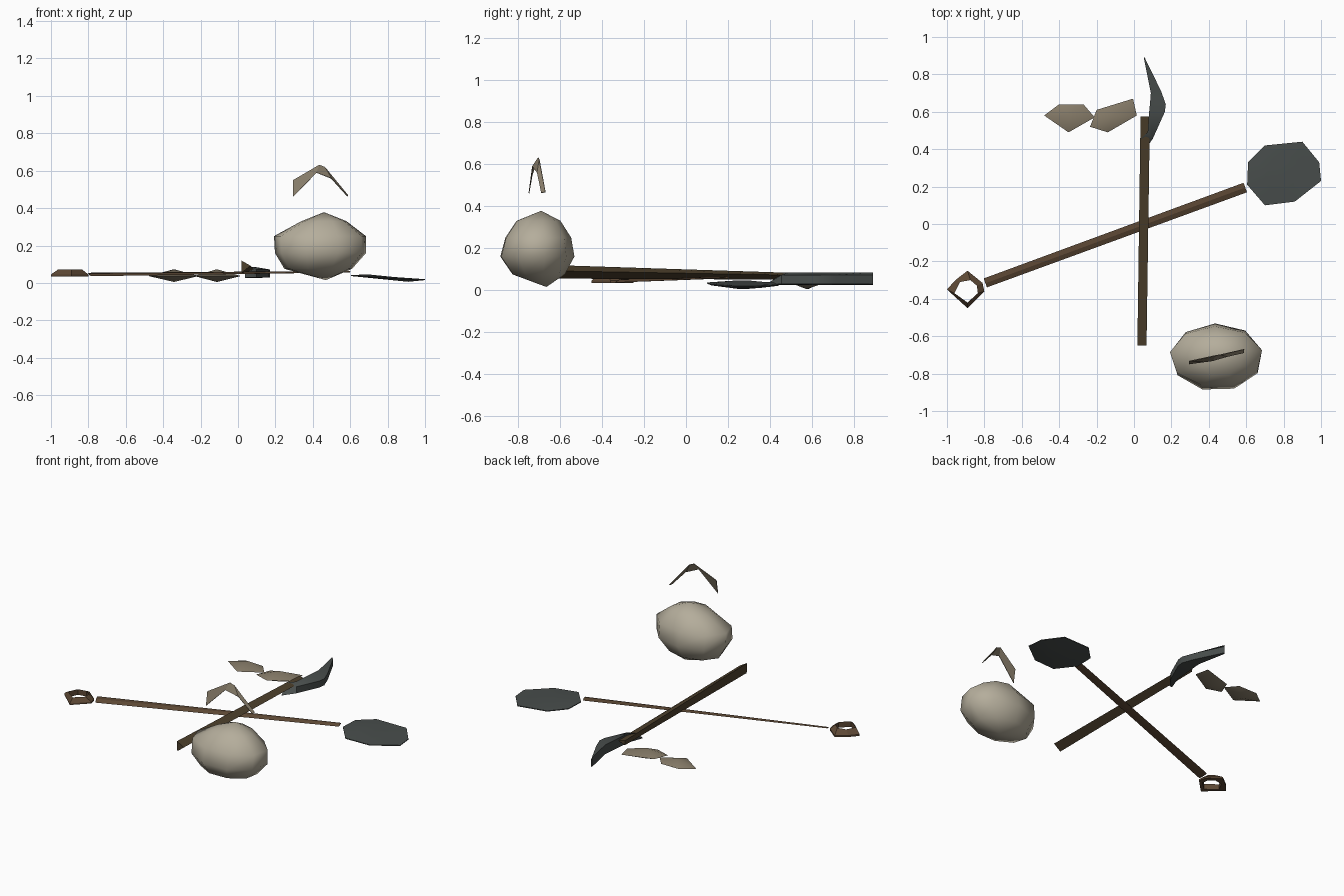
import bpy, bmesh, math
from mathutils import Vector

cube = bpy.data.objects.get("Cube")
if cube:
    bpy.data.objects.remove(cube, do_unlink=True)


def material(name, rgb):
    m = bpy.data.materials.new(name)
    m.use_nodes = True
    m.diffuse_color = (*rgb, 1)
    m.node_tree.nodes["Principled BSDF"].inputs["Base Color"].default_value = (*rgb, 1)
    return m


CLOTH = material("pale sackcloth", (.46, .42, .33))
HUSK = material("dull tan", (.24, .20, .14))
WOOD = material("red brown wood", (.11, .065, .035))
DARK_WOOD = material("dark olive wood", (.075, .052, .026))
METAL = material("dark grey iron", (.065, .075, .072))


def finish(name, bm, mat, smooth):
    """Turn a bmesh into an object with outward normals."""
    bmesh.ops.recalc_face_normals(bm, faces=bm.faces)
    mesh = bpy.data.meshes.new(name)
    bm.to_mesh(mesh)
    bm.free()
    mesh.materials.append(mat)
    ob = bpy.data.objects.new(name, mesh)
    bpy.context.collection.objects.link(ob)
    if smooth:
        bpy.ops.object.select_all(action='DESELECT')
        ob.select_set(True)
        bpy.context.view_layer.objects.active = ob
        bpy.ops.object.shade_smooth_by_angle(angle=math.radians(smooth))
    return ob


def loft(name, rings, mat, smooth=0, caps=True, wrap=False):
    """Bridge closed cross-sections; a one-point ring makes a tip."""
    bm = bmesh.new()
    rows = [[bm.verts.new(p) for p in ring] for ring in rings]
    pairs = list(zip(rows, rows[1:]))
    if wrap:
        pairs.append((rows[-1], rows[0]))
    for a, b in pairs:
        n = max(len(a), len(b))
        for i in range(n):
            j = (i + 1) % n
            quad = [a[i % len(a)], a[j % len(a)], b[j % len(b)], b[i % len(b)]]
            bm.faces.new(list(dict.fromkeys(quad)))
    if caps and not wrap:
        for row in (rows[0], rows[-1]):
            if len(row) > 2:
                bm.faces.new(row)
    return finish(name, bm, mat, smooth)


def flat(points, z):
    return [(x, y, z) for x, y in points]


# Sack: stacked rounded sections between two tips
def oval(z, x0, x1, y0, y1, sides=9):
    ring = []
    for i in range(sides):
        a = math.tau * (i + .3) / sides
        ring.append(((x0 + x1) / 2 + (x1 - x0) / 2 * math.cos(a) * 1.02,
                     (y0 + y1) / 2 + (y1 - y0) / 2 * math.sin(a) * 1.02, z))
    return ring


loft("sack", [[(.47, -.665, .015)],
              oval(.075, .25, .61, -.83, -.58),
              oval(.16, .20, .685, -.89, -.535),
              oval(.25, .195, .685, -.865, -.55),
              oval(.33, .34, .58, -.81, -.60),
              [(.46, -.69, .378)]], CLOTH, 60)

# Bent carrying strap above the sack
outer = [(.295, -.735, .55), (.435, -.705, .632), (.465, -.70, .62), (.59, -.67, .468)]
inner = [(.295, -.75, .462), (.42, -.733, .59), (.50, -.71, .56), (.587, -.69, .464)]
bm = bmesh.new()
top = [bm.verts.new(p) for p in outer]
low = [bm.verts.new(p) for p in inner]
for i in range(len(top) - 1):
    bm.faces.new((top[i], top[i + 1], low[i + 1], low[i]))
strap = finish("sack_strap", bm, HUSK, 0)
strap.modifiers.new("thickness", 'SOLIDIFY').thickness = .004


# Shovel shaft: thin ridged strip that twists along its length
def strip(x, y, z, tilt):
    along = Vector((1.4, .51, 0)).normalized()
    across = Vector((-along.y, along.x, 0))
    t = math.radians(tilt)
    side = across * math.cos(t) + Vector((0, 0, math.sin(t)))
    up = along.cross(side)
    centre = Vector((x, y, z))
    return [centre + side * .027, centre + up * .006,
            centre - side * .027, centre - up * .002]


loft("shovel_shaft", [strip(-.795, -.315, .045, 20),
                      strip(.595, .195, .058, 0)], WOOD)

# Shovel grip: sloped ring, wide at the base
rim = [(-1, -.35), (-.955, -.30), (-.89, -.25), (-.81, -.315), (-.80, -.36), (-.89, -.45)]
hole = [(-.96, -.37), (-.93, -.31), (-.875, -.30), (-.84, -.33), (-.835, -.37), (-.89, -.42)]
loft("shovel_grip", [flat(rim, .035), flat(rim, .045),
                     flat(hole, .073), flat(hole, .037)], WOOD, wrap=True)

# Shovel blade: shallow faceted plate falling away toward its edge
edge = [(.61, .33), (.70, .42), (.90, .44), (.99, .33),
        (1.0, .23), (.86, .12), (.70, .10), (.605, .21)]


def drop(x):
    return .042 - .055 * (x - .6)


upper = [(x, y, drop(x)) for x, y in edge]
under = [(x, y, drop(x) - .005) for x, y in edge]
middle = [(.80 + (x - .80) * .55, .27 + (y - .27) * .55, drop(x) + .004) for x, y in edge]
belly = [(x, y, z - .018) for x, y, z in middle]
loft("shovel_blade", [belly, under, upper, middle], METAL, 35)

# Pick shaft: three-sided bar, thinner toward the head
loft("pick_shaft", [[(.018, -.65, .12), (.067, -.65, .092), (.02, -.65, .055)],
                    [(.035, .575, .08), (.085, .575, .07), (.037, .575, .05)]], DARK_WOOD)

# Pick head: curved band with a slanted root and a sharp tip
sections = [((.037, .39), (.05, .385), .065), ((.073, .49), (.10, .455), 0),
            ((.08, .59), (.165, .60), 0), ((.086, .65), (.17, .64), 0),
            ((.09, .70), (.145, .71), 0), ((.052, .89), (.056, .892), 0)]
rings = []
for (ix, iy), (ox, oy), lean in sections:
    rings.append([(ix, iy, .025), (ox, oy, .03),
                  (ox, oy + lean, .072), (ix, iy + lean, .085)])
loft("pick_head", rings, METAL, 35)

# Two flat lens-shaped pods lying side by side
pods = {
    "left_pod": [(-.235, .52), (-.20, .61), (-.005, .67), (.015, .58), (-.14, .49)],
    "right_pod": [(-.48, .58), (-.40, .64), (-.27, .64), (-.21, .57), (-.35, .49)],
}
for name, outline in pods.items():
    cx = sum(p[0] for p in outline) / len(outline)
    cy = sum(p[1] for p in outline) / len(outline)
    loft(name, [[(cx, cy, .005)], flat(outline, .037), [(cx, cy, .073)]], HUSK, 60)
